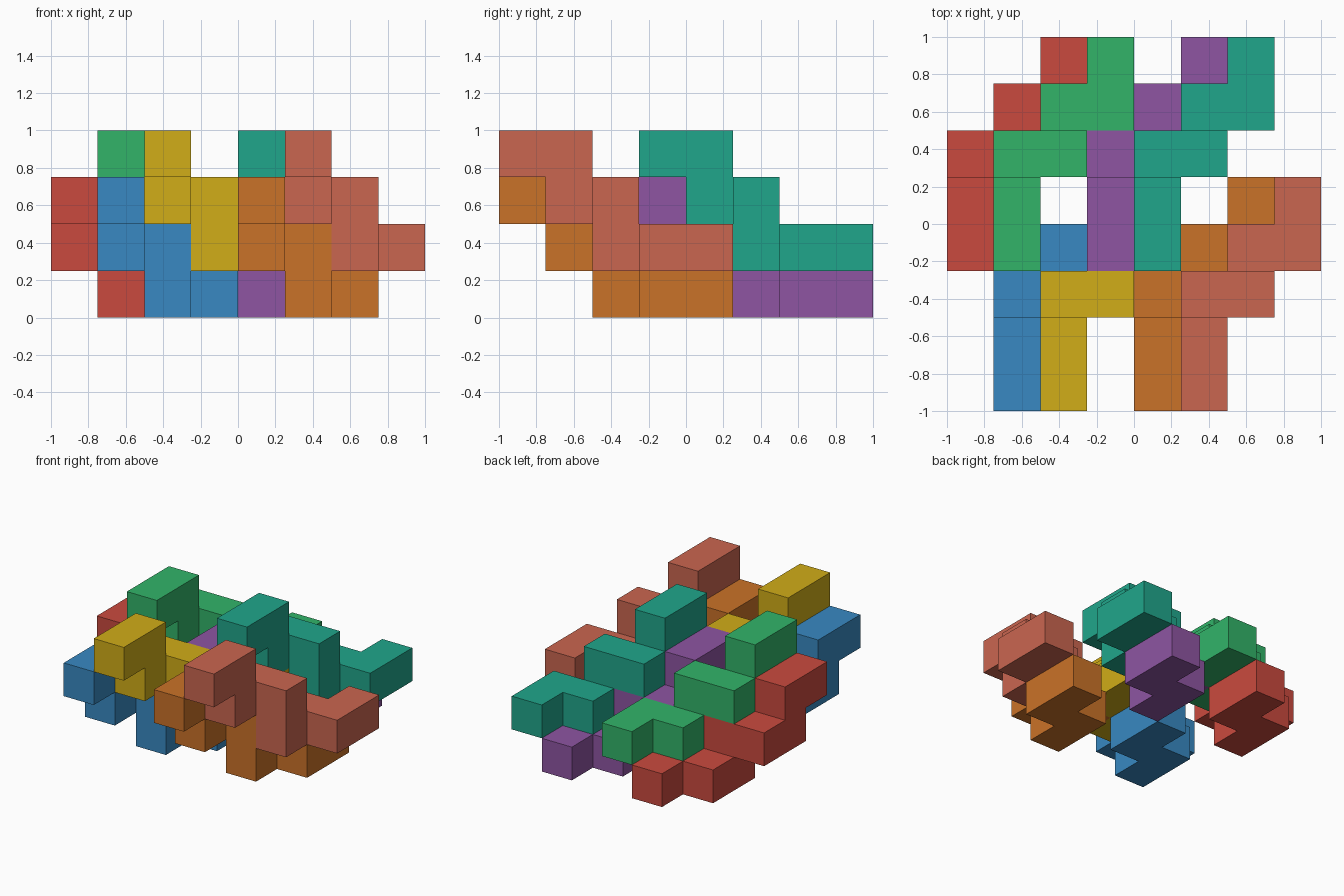
import bpy, bmesh
from mathutils import Vector

if "Cube" in bpy.data.objects:
    bpy.data.objects.remove(bpy.data.objects["Cube"])

CELL = 0.25
# One stepped piece: a walk through the cell grid
STEPS = "yZyxZyxy"
MOVES = {"x": Vector((1, 0, 0)), "y": Vector((0, 1, 0)), "Z": Vector((0, 0, -1))}


def piece_cells(start):
    cells = [Vector(start)]
    for s in STEPS:
        cells.append(cells[-1] + MOVES[s])
    return {tuple(int(v) for v in c) for c in cells}


def linear(hex_code):
    vals = [int(hex_code[i:i + 2], 16) / 255 for i in (0, 2, 4)]
    return [v / 12.92 if v <= 0.04045 else ((v + 0.055) / 1.055) ** 2.4 for v in vals] + [1.0]


def build_piece(name, start, colour):
    cells = piece_cells(start)
    bm = bmesh.new()
    # Outer faces only, so each piece is one closed solid
    for cell in cells:
        centre = Vector(cell) + Vector((0.5, 0.5, 0.5))
        for axis in range(3):
            for sign in (-1, 1):
                n = Vector((0, 0, 0))
                n[axis] = sign
                if tuple(int(v) for v in Vector(cell) + n) in cells:
                    continue
                u = Vector((0, 0, 0))
                u[(axis + 1) % 3] = 0.5
                v = n.cross(u)
                mid = centre + n * 0.5
                bm.faces.new([bm.verts.new((mid + a * u + b * v) * CELL)
                              for a, b in ((-1, -1), (1, -1), (1, 1), (-1, 1))])
    bmesh.ops.remove_doubles(bm, verts=bm.verts[:], dist=1e-4)
    # Merge coplanar cell faces
    bmesh.ops.dissolve_limit(bm, angle_limit=0.01, verts=bm.verts[:], edges=bm.edges[:])
    bmesh.ops.recalc_face_normals(bm, faces=bm.faces[:])
    mesh = bpy.data.meshes.new(name)
    bm.to_mesh(mesh)
    bm.free()
    mat = bpy.data.materials.new(name + "_colour")
    mat.diffuse_color = linear(colour)
    mat.use_nodes = True
    mat.node_tree.nodes["Principled BSDF"].inputs["Base Color"].default_value = mat.diffuse_color
    mesh.materials.append(mat)
    bpy.context.collection.objects.link(bpy.data.objects.new(name, mesh))


# Eight interlocking copies: left/right, front/back, upper/lower
COLOURS = {
    ("right", "front", "upper"): "CA6650", ("right", "front", "lower"): "CA7228",
    ("left", "front", "upper"): "D1AD18", ("left", "front", "lower"): "3889C2",
    ("right", "back", "upper"): "20A68B", ("right", "back", "lower"): "8E55A2",
    ("left", "back", "upper"): "32B469", ("left", "back", "lower"): "CA4A3E",
}
for (side, depth, level), colour in COLOURS.items():
    start = Vector((1, -4, 3))
    if side == "left":
        start += Vector((-3, 0, 0))
    if depth == "back":
        start += Vector((-1, 3, 0))
    if level == "lower":
        start += Vector((-1, 0, -1))
    build_piece(f"{level}_{depth}_{side}_piece", start, colour)
